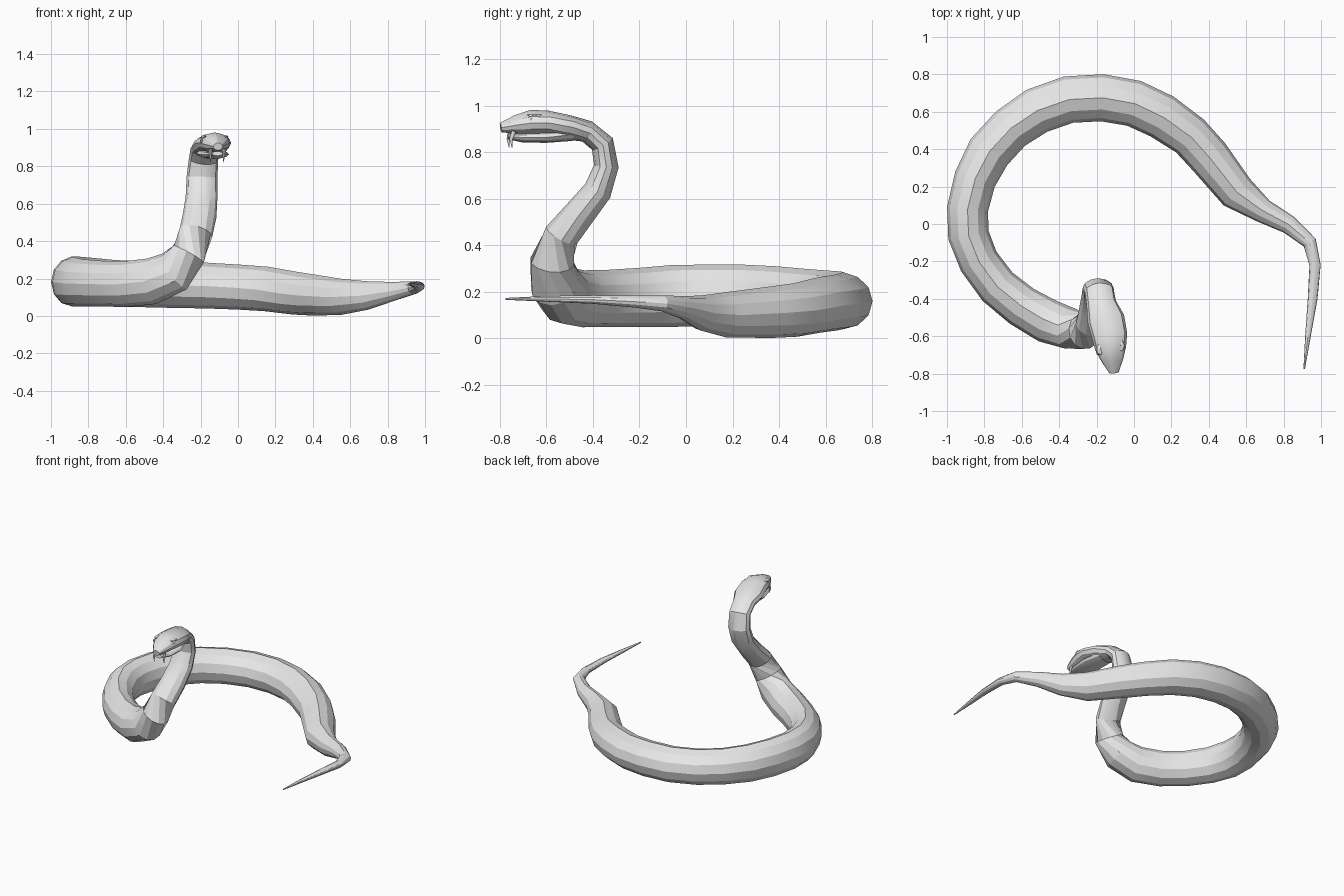
import bpy, bmesh, math
from mathutils import Vector

SIDES = 12
grey = bpy.data.materials.new("scale_grey")
grey.diffuse_color = (0.8, 0.8, 0.8, 1)


def finish(name, bm, angle=24):
    bmesh.ops.recalc_face_normals(bm, faces=bm.faces)
    mesh = bpy.data.meshes.new(name)
    bm.to_mesh(mesh)
    bm.free()
    mesh.materials.append(grey)
    ob = bpy.data.objects.new(name, mesh)
    bpy.context.collection.objects.link(ob)
    bpy.ops.object.select_all(action='DESELECT')
    bpy.context.view_layer.objects.active = ob
    ob.select_set(True)
    bpy.ops.object.shade_smooth_by_angle(angle=math.radians(angle))
    return ob


def loft(name, stations, hints, ridge=1.0):
    """Oval rings (x, y, z, half width, half height) joined along a path."""
    bm = bmesh.new()
    pts = [Vector(s[:3]) for s in stations]
    rings = []
    for i, s in enumerate(stations):
        a, b = pts[max(i - 1, 0)], pts[min(i + 1, len(pts) - 1)]
        tangent = (b - a).normalized()
        side = tangent.cross(Vector(hints[i])).normalized()
        up = side.cross(tangent)
        ring = []
        for k in range(SIDES):
            t = 2 * math.pi * k / SIDES
            h = s[4] * (ridge if k == 0 else 1)
            ring.append(bm.verts.new(pts[i] + side * s[3] * math.sin(t) + up * h * math.cos(t)))
        rings.append(ring)
    for r, q in zip(rings, rings[1:]):
        for k in range(SIDES):
            n = (k + 1) % SIDES
            bm.faces.new((r[k], r[n], q[n], q[k]))
    bm.faces.new(rings[0])
    bm.faces.new(rings[-1])
    return finish(name, bm)


# Coil, from tail tip to the start of the raised neck
coil = [
    (0.91, -0.775, 0.17, 0.004, 0.004), (0.93, -0.6, 0.17, 0.015, 0.012),
    (0.955, -0.4, 0.167, 0.026, 0.018), (0.968, -0.22, 0.158, 0.03, 0.025),
    (0.94, -0.1, 0.15, 0.038, 0.034), (0.83, -0.005, 0.13, 0.05, 0.05),
    (0.69, 0.07, 0.108, 0.065, 0.075), (0.55, 0.17, 0.1, 0.1, 0.095),
    (0.40, 0.36, 0.11, 0.113, 0.108), (0.30, 0.47, 0.12, 0.115, 0.113),
    (0.15, 0.575, 0.142, 0.123, 0.117), (0.0, 0.645, 0.152, 0.125, 0.118),
    (-0.17, 0.675, 0.16, 0.126, 0.12), (-0.35, 0.665, 0.163, 0.126, 0.12),
    (-0.52, 0.605, 0.167, 0.125, 0.12), (-0.66, 0.51, 0.172, 0.12, 0.122),
    (-0.775, 0.385, 0.178, 0.12, 0.127), (-0.85, 0.24, 0.182, 0.113, 0.13),
    (-0.89, 0.08, 0.182, 0.11, 0.13), (-0.885, -0.06, 0.18, 0.11, 0.13),
    (-0.83, -0.2, 0.174, 0.108, 0.124), (-0.73, -0.335, 0.17, 0.11, 0.12),
    (-0.6, -0.44, 0.168, 0.113, 0.12), (-0.46, -0.52, 0.183, 0.118, 0.122)]
# Raised neck, bending back and then forward
neck = [
    (-0.34, -0.56, 0.235, 0.11, 0.115), (-0.265, -0.575, 0.33, 0.095, 0.095),
    (-0.225, -0.535, 0.445, 0.09, 0.075), (-0.205, -0.46, 0.535, 0.09, 0.066),
    (-0.195, -0.38, 0.635, 0.085, 0.06), (-0.192, -0.343, 0.74, 0.083, 0.052),
    (-0.185, -0.36, 0.835, 0.078, 0.05), (-0.175, -0.425, 0.888, 0.08, 0.047)]
neck_up = [(-0.7, 0.2, 0.7), (-0.5, 0.6, 0.5), (0, 1, 0), (0, 1, -0.3),
           (0, 1, 0), (0, 1, 0.2), (0, 1, 0.7), (0, 0.5, 1)]
# Flat skull tapering to the snout
skull = [
    (-0.15, -0.51, 0.906, 0.1, 0.052), (-0.13, -0.6, 0.925, 0.095, 0.052),
    (-0.125, -0.665, 0.926, 0.083, 0.053), (-0.115, -0.73, 0.917, 0.058, 0.04),
    (-0.107, -0.795, 0.905, 0.025, 0.02)]
Z = (0, 0, 1)
loft("body_and_skull", coil + neck + skull,
     [Z] * len(coil) + neck_up + [Z] * len(skull), ridge=1.04)

# Lower jaw
jaw = [(-0.155, -0.49, 0.878, 0.07, 0.03), (-0.13, -0.6, 0.864, 0.083, 0.024),
       (-0.12, -0.7, 0.862, 0.062, 0.021), (-0.11, -0.765, 0.868, 0.028, 0.012)]
loft("lower_jaw", jaw, [Z] * len(jaw))

# Eyes, brows and fangs on both sides of the slightly turned head
across = Vector((0.98, 0.17, 0))
for label, s in (("left", -1), ("right", 1)):
    for part, centre, size in (
            ("eye", Vector((-0.125, -0.675, 0.935)) + across * s * 0.07, (0.01, 0.017, 0.014)),
            ("brow", Vector((-0.126, -0.66, 0.957)) + across * s * 0.058, (0.02, 0.035, 0.01))):
        bm = bmesh.new()
        bmesh.ops.create_icosphere(bm, subdivisions=1, radius=1)
        for v in bm.verts:
            v.co = centre + Vector((v.co.x * size[0], v.co.y * size[1], v.co.z * size[2]))
        finish(f"{label}_{part}", bm, 15)
    root = Vector((-0.112, -0.745, 0.89)) + across * s * 0.036
    fang = [(root.x, root.y, root.z, 0.008, 0.01),
            (root.x, root.y - 0.012, 0.855, 0.006, 0.007),
            (root.x, root.y - 0.008, 0.82, 0.001, 0.001)]
    loft(f"{label}_fang", fang, [(0, 1, 0)] * 3)
